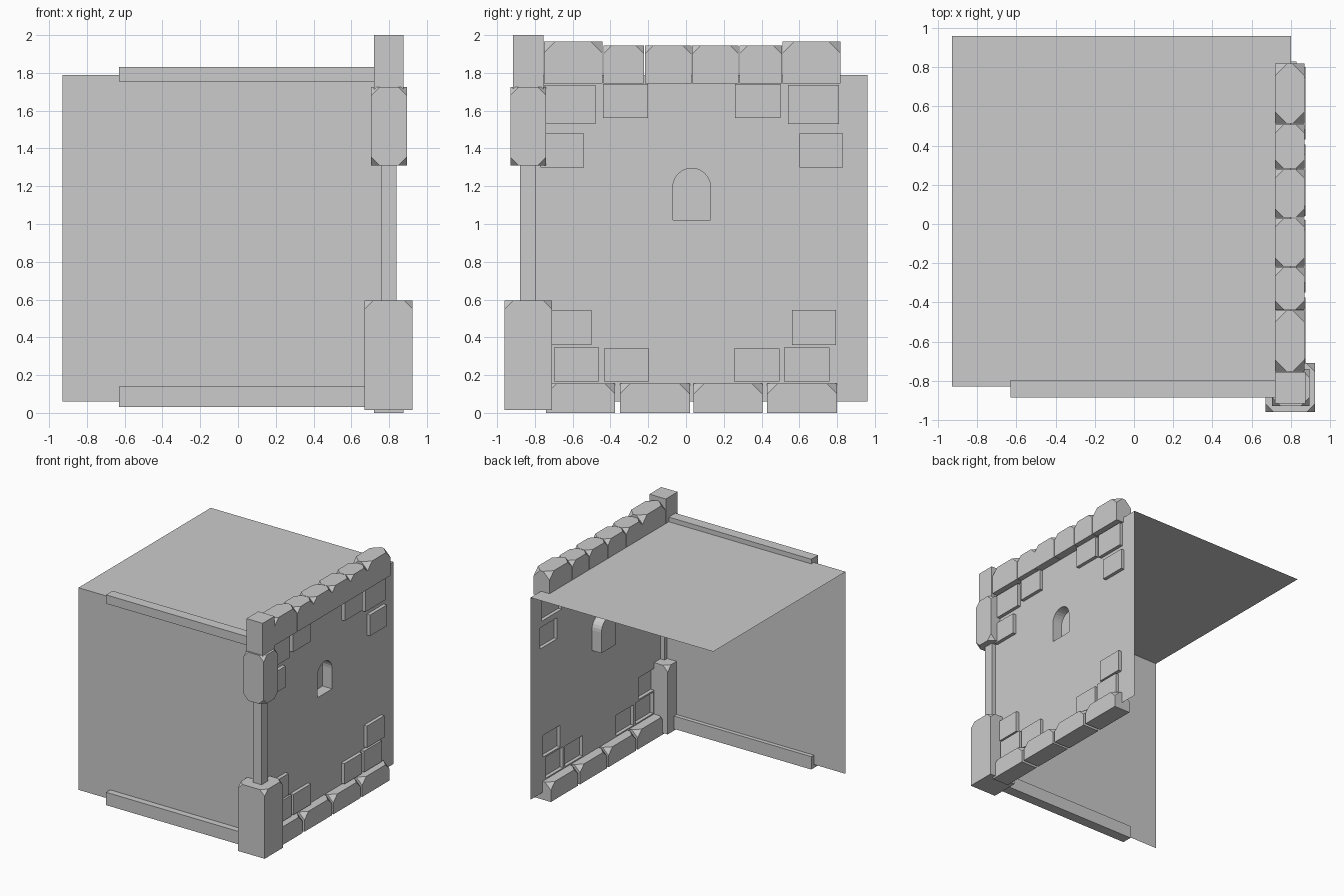
import bpy, bmesh, math

if "Cube" in bpy.data.objects:
    bpy.data.objects.remove(bpy.data.objects["Cube"])


def finish(name, bm):
    mesh = bpy.data.meshes.new(name)
    bm.to_mesh(mesh)
    bm.free()
    ob = bpy.data.objects.new(name, mesh)
    bpy.context.collection.objects.link(ob)
    return ob


def block(name, x, y, z, top=0, bottom=0):
    """Box given by ranges, with its top and/or bottom corners cut off."""
    bm = bmesh.new()
    bmesh.ops.create_cube(bm, size=1)
    for v in bm.verts:
        v.co = [r[0] if c < 0 else r[1] for c, r in zip(v.co, (x, y, z))]
    mid = sum(z) / 2
    ups = [v for v in bm.verts if v.co.z > mid]
    downs = [v for v in bm.verts if v.co.z < mid]
    for verts, cut in ((ups, top), (downs, bottom)):
        if cut:
            bmesh.ops.bevel(bm, geom=verts, offset=cut, segments=1,
                            affect='VERTICES')
    return finish(name, bm)


def sheet(name, corners):
    bm = bmesh.new()
    bm.faces.new([bm.verts.new(c) for c in corners])
    return finish(name, bm)


def rect(y0, y1, z0, z1):
    return [(y0, z0), (y1, z0), (y1, z1), (y0, z1)]


WALL_X, FRONT_Y, BACK_Y, LEFT_X = 0.80, -0.83, 0.96, -0.93
Z0, Z1, MID = 0.06, 1.79, 0.03

# Side wall: one sheet with raised stones and a sunken arched window
stones = []
for a, b, z0, z1 in ((0.51, 0.78, 1.53, 1.735), (0.23, 0.47, 1.56, 1.74),
                     (0.57, 0.80, 1.30, 1.48), (0.53, 0.765, 0.36, 0.545),
                     (0.49, 0.73, 0.165, 0.345), (0.225, 0.465, 0.165, 0.34)):
    stones += [rect(MID + a, MID + b, z0, z1), rect(MID - b, MID - a, z0, z1)]
arch = [(MID - 0.1, 1.02), (MID + 0.1, 1.02)]
arch += [(MID + 0.1 * math.cos(math.pi * i / 12),
          1.195 + 0.1 * math.sin(math.pi * i / 12)) for i in range(13)]

bm = bmesh.new()
edges = []


def ring(points, x):
    return [bm.verts.new((x, y, z)) for y, z in points]


def outline(vs):
    edges.extend(bm.edges.new((vs[i - 1], vs[i])) for i in range(len(vs)))


outline(ring(rect(FRONT_Y, BACK_Y, Z0, Z1), WALL_X))
panels = []
for points, depth in [(s, 0.03) for s in stones] + [(arch, -0.09)]:
    base = ring(points, WALL_X)
    outline(base)
    panels.append((base, ring(points, WALL_X + depth)))
bmesh.ops.triangle_fill(bm, use_beauty=True, use_dissolve=False, edges=edges,
                        normal=(1, 0, 0))
for base, cap in panels:
    bm.faces.new(cap)
    for i in range(len(base)):
        bm.faces.new((base[i - 1], base[i], cap[i], cap[i - 1]))
bmesh.ops.recalc_face_normals(bm, faces=bm.faces)
finish("side_wall", bm)

# Front wall and roof sheets
sheet("front_wall", [(LEFT_X, FRONT_Y, Z0), (WALL_X, FRONT_Y, Z0),
                     (WALL_X, FRONT_Y, Z1), (LEFT_X, FRONT_Y, Z1)])
sheet("roof", [(LEFT_X, FRONT_Y, Z1), (WALL_X, FRONT_Y, Z1),
               (WALL_X, BACK_Y, Z1), (LEFT_X, BACK_Y, Z1)])

# Trim beams along the front wall
block("upper_trim", (-0.63, 0.76), (-0.885, -0.795), (1.755, 1.83))
block("lower_trim", (-0.63, 0.76), (-0.885, -0.795), (0.03, 0.14))

# Corner pillar
block("pillar_shaft", (0.76, 0.84), (-0.88, -0.795), (0.5, 1.4))
block("pillar_base", (0.67, 0.925), (-0.96, -0.71), (0.015, 0.595), top=0.045)
block("pillar_capital", (0.705, 0.895), (-0.93, -0.74), (1.31, 1.725),
      top=0.045, bottom=0.045)
block("pillar_finial", (0.72, 0.875), (-0.915, -0.755), (1.70, 2.0))

# Parapet stones along the top of the side wall
ends = [-0.755, -0.44, -0.22, 0.03, 0.28, 0.51, 0.82]
for i in range(6):
    top = 1.965 if i in (0, 5) else 1.945
    block("parapet_stone", (0.72, 0.87), (ends[i] + 0.002, ends[i + 1] - 0.002),
          (1.745, top), top=0.06 if i in (0, 5) else 0.045)

# Footing stones along the bottom of the side wall
for y0, y1 in ((-0.74, -0.375), (-0.35, 0.02), (0.04, 0.405), (0.43, 0.80)):
    block("footing_stone", (0.72, 0.875), (y0, y1), (0, 0.155), top=0.055)
